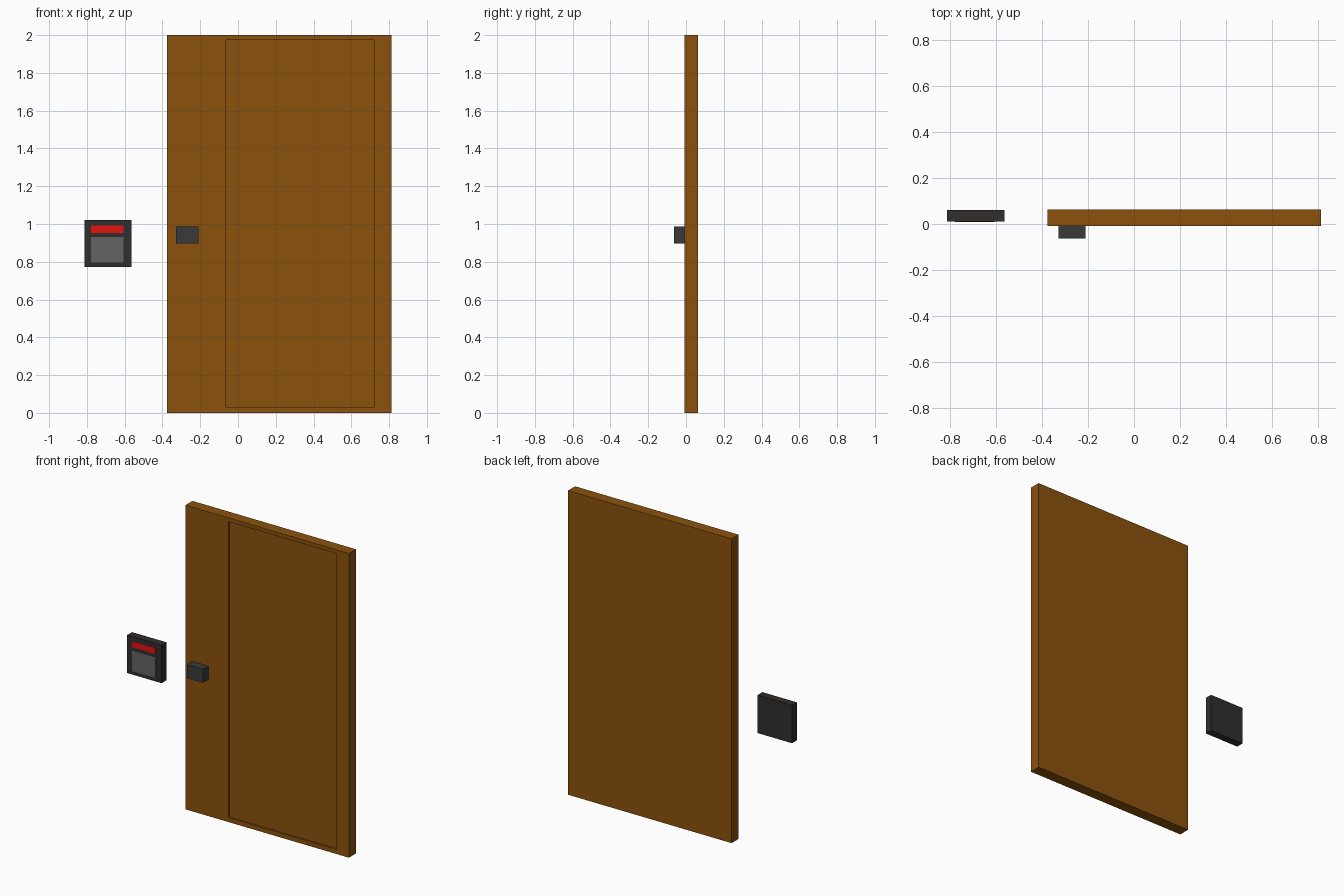
import bpy, bmesh

if "Cube" in bpy.data.objects:
    bpy.data.objects.remove(bpy.data.objects["Cube"])


def material(name, color):
    m = bpy.data.materials.new(name)
    m.diffuse_color = (*color, 1)
    m.use_nodes = True
    m.node_tree.nodes["Principled BSDF"].inputs["Base Color"].default_value = m.diffuse_color
    return m


def box(name, x, y, z, mat, recess=None):
    """Box from (min, max) ranges; recess = (x range, z range, depth) sunk in the front."""
    bm = bmesh.new()
    bmesh.ops.create_cube(bm, size=1)
    for v in bm.verts:
        for i, (lo, hi) in enumerate((x, y, z)):
            v.co[i] = hi if v.co[i] > 0 else lo
    if recess:
        rx, rz, depth = recess
        bm.normal_update()
        front = min(bm.faces, key=lambda f: f.calc_center_median().y)
        mid = front.calc_center_median()
        # rim of the recess, then its sunken floor
        bmesh.ops.inset_region(bm, faces=[front], thickness=0.01)
        for v in front.verts:
            v.co.x = rx[v.co.x > mid.x]
            v.co.z = rz[v.co.z > mid.z]
        floor = bmesh.ops.extrude_discrete_faces(bm, faces=[front])["faces"][0]
        for v in floor.verts:
            v.co.y += depth
    bmesh.ops.recalc_face_normals(bm, faces=bm.faces)
    me = bpy.data.meshes.new(name)
    bm.to_mesh(me)
    bm.free()
    ob = bpy.data.objects.new(name, me)
    bpy.context.collection.objects.link(ob)
    me.materials.append(mat)
    return ob


wood = material("wood", (0.26, 0.085, 0.004))
iron = material("iron", (0.042, 0.042, 0.042))
casing = material("casing", (0.03, 0.028, 0.027))
red = material("red", (0.75, 0.007, 0.005))
grey = material("pad_grey", (0.125, 0.125, 0.125))

# Door leaf with shallow recessed panel
box("door", (-0.376, 0.813), (-0.009, 0.064), (0, 2), wood,
    ((-0.064, 0.722), (0.03, 1.975), 0.01))

# Handle block
box("handle", (-0.327, -0.21), (-0.064, -0.009), (0.897, 0.986), iron)

# Wall-mounted card reader beside the door
box("reader_case", (-0.813, -0.563), (0.01, 0.06), (0.772, 1.022), casing)
for name, z, mat in (("reader_light", (0.952, 0.991), red),
                     ("reader_pad", (0.795, 0.931), grey)):
    box(name, (-0.778, -0.605), (0.009, 0.012), z, mat)
